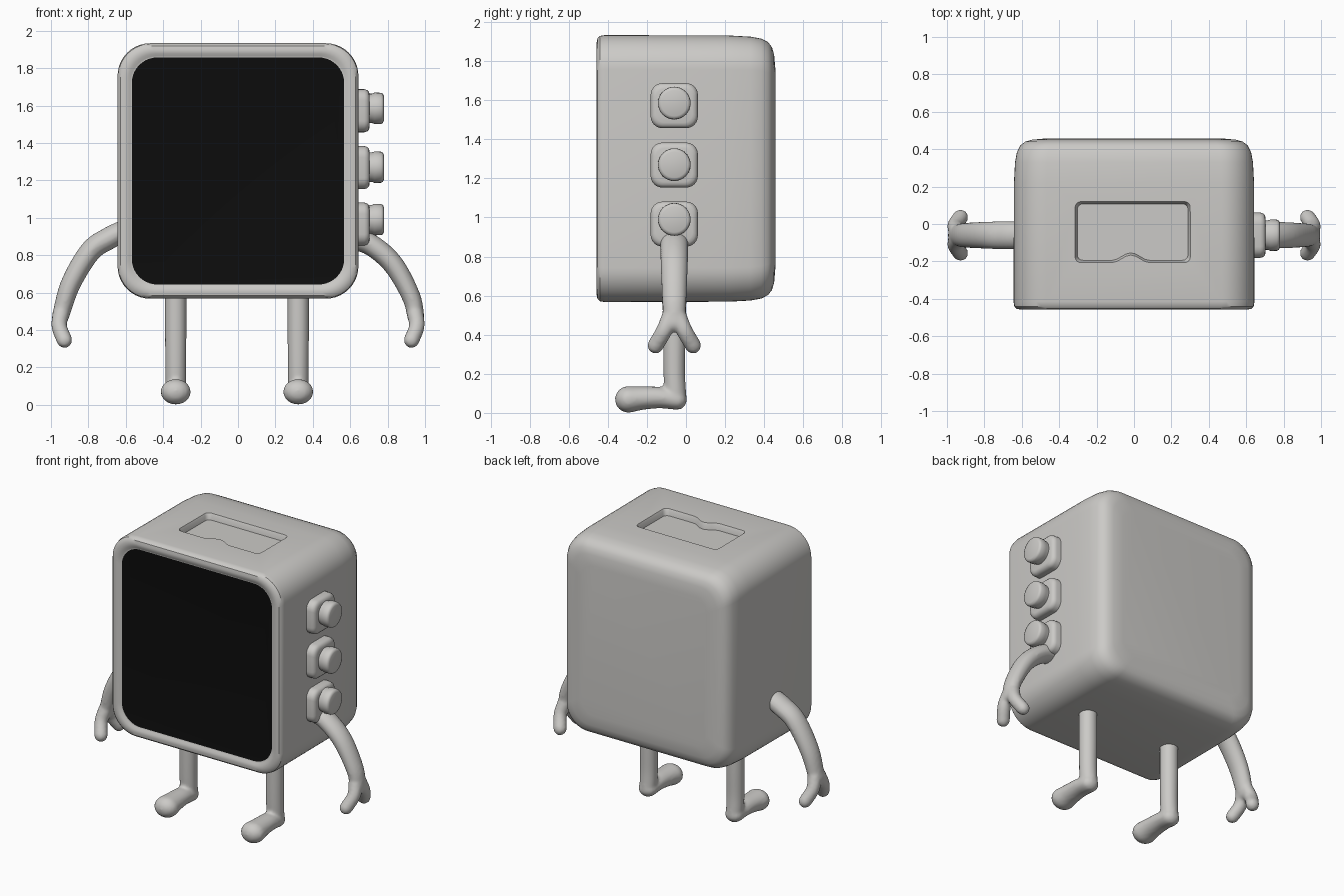
import bpy, bmesh, math
from mathutils import Vector

if "Cube" in bpy.data.objects:
    bpy.data.objects.remove(bpy.data.objects["Cube"])


def material(name, rgb):
    m = bpy.data.materials.new(name)
    m.diffuse_color = (*rgb, 1)
    m.use_nodes = True
    m.node_tree.nodes["Principled BSDF"].inputs["Base Color"].default_value = m.diffuse_color
    return m


GREY = material("warm grey", (0.60, 0.59, 0.57))
BLACK = material("screen black", (0.004, 0.004, 0.004))


def loft(bm, rings):
    """Skin closed rings of equal length and cap both ends."""
    vs = [[bm.verts.new(p) for p in ring] for ring in rings]
    n = len(vs[0])
    for a, b in zip(vs, vs[1:]):
        for i in range(n):
            bm.faces.new((a[i], a[(i + 1) % n], b[(i + 1) % n], b[i]))
    bm.faces.new(vs[0])
    bm.faces.new(vs[-1])


def finish(bm, name, mats=(GREY,), angle=40):
    bmesh.ops.recalc_face_normals(bm, faces=bm.faces)
    me = bpy.data.meshes.new(name)
    bm.to_mesh(me)
    bm.free()
    ob = bpy.data.objects.new(name, me)
    bpy.context.collection.objects.link(ob)
    for m in mats:
        me.materials.append(m)
    smooth(ob, angle)
    return ob


def smooth(ob, angle):
    bpy.ops.object.select_all(action='DESELECT')
    ob.select_set(True)
    bpy.context.view_layer.objects.active = ob
    bpy.ops.object.shade_smooth_by_angle(angle=math.radians(angle))


def rrect(w, h, r, seg=10):
    """Rounded rectangle with half sizes w, h."""
    pts = []
    for k, (sx, sy) in enumerate(((1, 1), (-1, 1), (-1, -1), (1, -1))):
        for i in range(seg + 1):
            a = math.pi / 2 * (k + i / seg)
            pts.append((sx * (w - r) + r * math.cos(a), sy * (h - r) + r * math.sin(a)))
    return pts


def tube(bm, path, side, aspect=1.0, n=20, steps=8):
    """Round-ended tube through (x, y, z, radius) points."""
    P = [Vector(p) for p in path]
    P = [2 * P[0] - P[1]] + P + [2 * P[-1] - P[-2]]
    line = []
    for a, b, c, d in zip(P, P[1:], P[2:], P[3:]):
        for i in range(steps):
            t = i / steps
            line.append(0.5 * (2 * b + (c - a) * t + (2 * a - 5 * b + 4 * c - d) * t * t
                               + (3 * b - a - 3 * c + d) * t ** 3))
    line.append(P[-2])
    pos = [p.to_3d() for p in line]
    stations = []
    for i, p in enumerate(pos):
        tan = (pos[min(i + 1, len(pos) - 1)] - pos[max(i - 1, 0)]).normalized()
        stations.append((p, tan, line[i][3]))

    def dome(st, sign):
        p, t, r = st
        return [(p + t * sign * r * math.sin(a), t, r * math.cos(a))
                for a in (math.radians(d) for d in (20, 40, 60, 78))]
    stations = dome(stations[0], -1)[::-1] + stations + dome(stations[-1], 1)
    rings = []
    for p, t, r in stations:
        s = (Vector(side) - t * t.dot(Vector(side))).normalized()
        u = t.cross(s)
        rings.append([p + r * (s * aspect * math.cos(2 * math.pi * k / n)
                               + u * math.sin(2 * math.pi * k / n)) for k in range(n)])
    loft(bm, rings)


def blend(ob):
    """Fuse overlapping tubes into one soft skin."""
    m = ob.modifiers.new("fuse", 'REMESH')
    m.mode = 'VOXEL'
    m.voxel_size = 0.011
    m.use_smooth_shade = True
    s = ob.modifiers.new("soften", 'SMOOTH')
    s.factor = 0.5
    s.iterations = 5


# Body: rounded box with a raised lip round the screen and a soft back
CZ, HX, HZ = 1.25, 0.644, 0.683
bm = bmesh.new()
stations = ((-0.444, 0.076), (-0.446, 0.068), (-0.455, 0.056), (-0.457, 0.036), (-0.453, 0.016),
            (-0.440, 0.004), (-0.415, 0.0), (0.22, 0.002), (0.33, 0.008), (0.385, 0.018),
            (0.42, 0.036), (0.44, 0.062), (0.451, 0.10), (0.457, 0.17))
loft(bm, [[(x, y, CZ + z) for x, z in rrect(HX - i, HZ - i, max(0.175 - 0.5 * i, 0.1))]
          for y, i in stations])
bm.faces.ensure_lookup_table()
for f in bm.faces:
    if all(v.co.y < -0.4435 for v in f.verts) and len(f.verts) > 4:
        f.material_index = 1 if all(abs(v.co.y + 0.444) < 1e-4 for v in f.verts) else 0
body = finish(bm, "body", (GREY, BLACK))

# Slot in the top with a small bump in its front edge
bm = bmesh.new()
rings = []
for z, grow in ((1.890, -0.006), (1.920, 0.0), (1.934, 0.007), (2.0, 0.012)):
    pts = rrect(0.302 + grow, 0.157 + grow, 0.03, 4)
    bump = [(-0.11 + 0.2 * i / 8, -0.157 - grow + 0.02 * (1 - math.cos(math.pi * i / 4)))
            for i in range(9)]
    pts[15:15] = bump
    rings.append([(x - 0.007, y - 0.043, z) for x, y in pts])
loft(bm, rings)
cutter = finish(bm, "slot_cutter")
cutter.hide_render = True
cut = body.modifiers.new("slot", 'BOOLEAN')
cut.operation = 'DIFFERENCE'
cut.solver = 'EXACT'
cut.object = cutter
bpy.context.view_layer.objects.active = body
bpy.ops.object.modifier_apply(modifier=cut.name)
bpy.data.objects.remove(cutter)
smooth(body, 35)

# Three side buttons, each a round knob on a rounded plate
for k, (zp, zk) in enumerate(((1.572, 1.585), (1.268, 1.27), (0.966, 0.99))):
    bm = bmesh.new()
    loft(bm, [[(x, -0.06 + y, zp + z) for y, z in rrect(0.121 - i, 0.115 - i, 0.06 - i / 2, 6)]
              for x, i in ((0.62, 0), (0.675, 0), (0.69, 0.004), (0.70, 0.014), (0.704, 0.028))])
    finish(bm, f"button_plate_{k + 1}", angle=50)
    bm = bmesh.new()
    loft(bm, [[(x, -0.06 + r * math.cos(a), zk + r * math.sin(a))
               for a in (2 * math.pi * i / 32 for i in range(32))]
              for x, r in ((0.69, 0.078), (0.715, 0.078), (0.73, 0.084), (0.765, 0.083),
                           (0.775, 0.078), (0.78, 0.066))])
    finish(bm, f"button_knob_{k + 1}", angle=50)

# Arms: curved tubes ending in two fingers
arms = {
    "left_arm": ((-0.60, 0.935, 0.058), (-0.69, 0.89, 0.060), (-0.79, 0.82, 0.058),
                 (-0.895, 0.645, 0.054), (-0.95, 0.47, 0.046)),
    "right_arm": ((0.60, 0.89, 0.058), (0.71, 0.855, 0.058), (0.83, 0.75, 0.056),
                  (0.925, 0.58, 0.050), (0.953, 0.46, 0.045)),
}
for name, pts in arms.items():
    s = -1 if name.startswith("left") else 1
    bm = bmesh.new()
    tube(bm, [(x, -0.06, z, r) for x, z, r in pts], (0, 1, 0), 1.25)
    for d in (-1, 1):
        tube(bm, [(s * 0.946, -0.06 + d * 0.022, 0.49, 0.044),
                  (s * 0.956, -0.06 + d * 0.052, 0.42, 0.042),
                  (s * 0.928, -0.06 + d * 0.096, 0.345, 0.042)], (0, 1, 0))
    blend(finish(bm, name))

# Legs with forward-pointing rounded feet
for name, x in (("left_leg", -0.333), ("right_leg", 0.322)):
    bm = bmesh.new()
    tube(bm, [(x, -0.06, 0.60, 0.058), (x, -0.06, 0.38, 0.058), (x, -0.06, 0.21, 0.056),
              (x, -0.056, 0.12, 0.056), (x, -0.05, 0.07, 0.054)], (1, 0, 0))
    tube(bm, [(x, -0.046, 0.066, 0.051), (x, -0.13, 0.078, 0.055), (x, -0.22, 0.076, 0.060),
              (x, -0.295, 0.069, 0.069)], (1, 0, 0), 1.18)
    blend(finish(bm, name))
